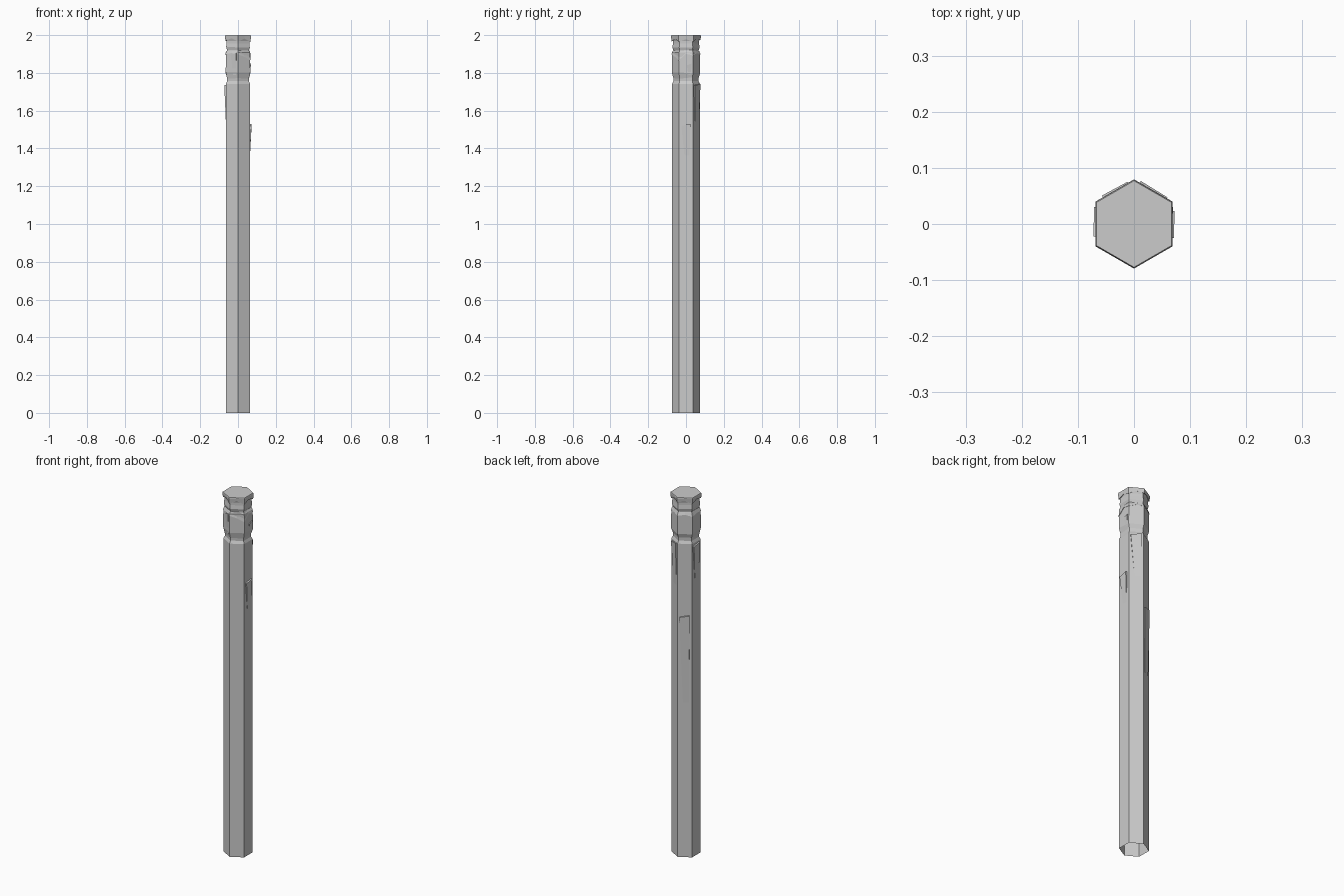
import bpy, bmesh, math, random
from mathutils import Vector

if "Cube" in bpy.data.objects:
    bpy.data.objects.remove(bpy.data.objects["Cube"])

random.seed(4)


def finish(name, bm):
    bmesh.ops.recalc_face_normals(bm, faces=bm.faces)
    me = bpy.data.meshes.new(name)
    bm.to_mesh(me)
    bm.free()
    ob = bpy.data.objects.new(name, me)
    bpy.context.collection.objects.link(ob)
    return ob


def hex_loft(name, profile, cap_bottom=False, cap_top=False, jitter=0.0):
    """Stack six-sided rings of (z, radius), points towards +y and -y."""
    bm = bmesh.new()
    rings = []
    for z, r in profile:
        ring = []
        for i in range(6):
            a = math.radians(30 + 60 * i)
            dz = random.uniform(-jitter, jitter) if 0 < len(rings) < len(profile) - 1 else 0
            ring.append(bm.verts.new((r * math.cos(a), r * math.sin(a), z + dz)))
        rings.append(ring)
    for lo, hi in zip(rings, rings[1:]):
        for i in range(6):
            j = (i + 1) % 6
            bm.faces.new((lo[i], lo[j], hi[j], hi[i]))
    if cap_bottom:
        bm.faces.new(rings[0][::-1])
    if cap_top:
        bm.faces.new(rings[-1])
    return finish(name, bm)


def splinter(name, angle, u0, u1, top, bottom, out=0.008, base=0.0645):
    """Wedge peeling off one flat side, thick at the top and fading out below."""
    a = math.radians(angle)
    n = Vector((math.cos(a), math.sin(a), 0))
    t = Vector((-math.sin(a), math.cos(a), 0))
    um = u0 + (u1 - u0) * 0.35

    def pt(u, d, z):
        return n * d + t * u + Vector((0, 0, z))

    bm = bmesh.new()
    pts = [pt(u, base + d, z) for u, d, z in (
        (u0, -0.006, top - 0.01), (u1, -0.006, top), (u1 - 0.004, -0.006, bottom), (um, -0.006, bottom),
        (u0, out * 0.8, top - 0.01), (u1, out, top), (u1 - 0.004, -0.001, bottom), (um, -0.001, bottom))]
    v = [bm.verts.new(p) for p in pts]
    for f in ((0, 1, 2, 3), (4, 5, 6, 7), (0, 1, 5, 4), (1, 2, 6, 5), (2, 3, 7, 6), (3, 0, 4, 7)):
        bm.faces.new([v[i] for i in f])
    return finish(name, bm)


def ragged_band(name, z_top, r_top, r_low, lows):
    """Twelve-point ring around the hexagon with an uneven lower edge."""
    bm = bmesh.new()
    top, low, inner = [], [], []
    for i, z in enumerate(lows):
        a = math.radians(30 * i)
        k = math.cos(math.radians(30)) if i % 2 == 0 else 1.0
        c, s = math.cos(a) * k, math.sin(a) * k
        top.append(bm.verts.new((r_top * c, r_top * s, z_top)))
        low.append(bm.verts.new((r_low * c, r_low * s, z)))
        inner.append(bm.verts.new((0.068 * c, 0.068 * s, z + 0.004)))
    for i in range(12):
        j = (i + 1) % 12
        bm.faces.new((low[i], low[j], top[j], top[i]))
        bm.faces.new((inner[i], inner[j], low[j], low[i]))
    return finish(name, bm)


# Long shaft, open underneath
hex_loft("shaft", [(0, 0.0735), (1.742, 0.0735), (1.757, 0.066)], cap_top=True)

# Worn head section with a narrow waist below and a groove above
hex_loft("head", [(1.75, 0.066), (1.772, 0.067), (1.80, 0.075), (1.905, 0.0745),
                  (1.918, 0.067), (1.927, 0.067)], jitter=0.005)

# Collar under the flared top
hex_loft("collar", [(1.92, 0.067), (1.935, 0.072), (1.955, 0.069), (1.98, 0.069)], jitter=0.003)

# Flared top cap with a beaten, uneven lip
hex_loft("cap", [(1.97, 0.069), (1.994, 0.079), (2.0, 0.077)], cap_top=True)
ragged_band("cap_lip", 1.996, 0.0795, 0.0765,
            [1.978, 1.965, 1.982, 1.973, 1.98, 1.968, 1.979, 1.972, 1.983, 1.966, 1.981, 1.964])

# Torn edge hanging over the head
ragged_band("torn_edge", 1.916, 0.070, 0.077,
            [1.900, 1.893, 1.904, 1.898, 1.905, 1.895, 1.903, 1.900, 1.905, 1.898, 1.885, 1.866])

# Splinters peeling from the shaft sides
splinter("splinter_left", 180, -0.03, 0.022, 1.735, 1.52)
splinter("splinter_right", 0, -0.025, 0.023, 1.53, 1.36)
splinter("splinter_back_right", 60, -0.028, 0.028, 1.742, 1.50)
splinter("splinter_back_left", 120, -0.028, 0.024, 1.345, 0.85)

# Small chips on the head
splinter("chip_right", 0, 0.004, 0.03, 1.85, 1.79, out=0.005)
splinter("chip_front_left", 240, -0.006, 0.028, 1.905, 1.79, out=0.004)
